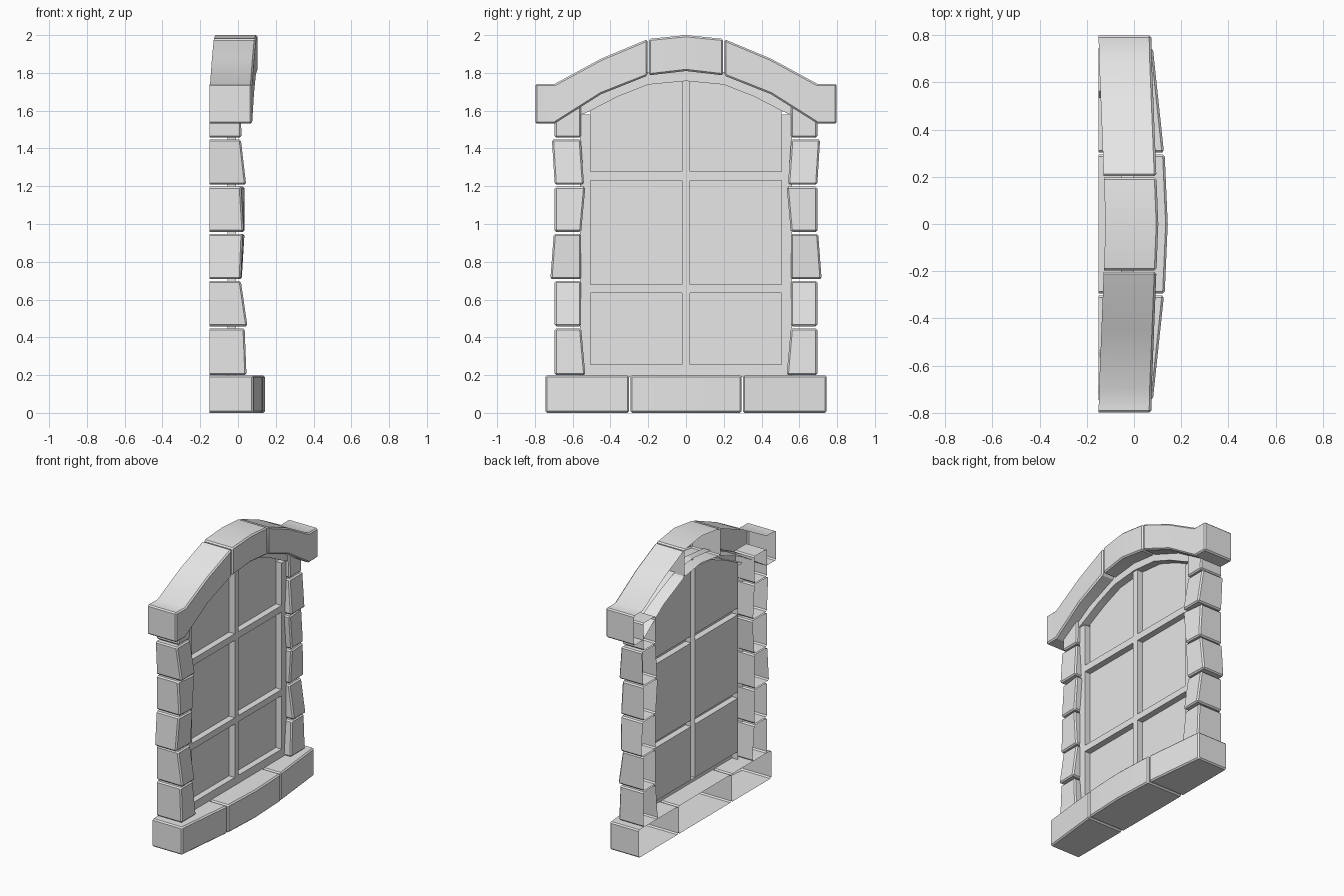
import bpy
import bmesh

cube = bpy.data.objects.get("Cube")
if cube:
    bpy.data.objects.remove(cube, do_unlink=True)

stone = bpy.data.materials.new("pale_grey_stone")
stone.use_nodes = True
stone.diffuse_color = (0.8, 0.8, 0.8, 1)
stone.node_tree.nodes["Principled BSDF"].inputs["Base Color"].default_value = (0.8, 0.8, 0.8, 1)

BACK = -0.15
GLASS = -0.055
parts = []


def shell(name, lower, upper, back=None, bevel=0.0):
    """Open-backed piece: a front strip between two rows of points, plus side walls.
    back(y) gives the depth of the rear rim; None leaves just the front sheet."""
    bm = bmesh.new()
    low = [bm.verts.new(p) for p in lower]
    up = [bm.verts.new(p) for p in upper]
    for i in range(len(low) - 1):
        bm.faces.new((low[i], low[i + 1], up[i + 1], up[i]))
    if back:
        rim = low + up[::-1]
        rear = [bm.verts.new((back(v.co.y), v.co.y, v.co.z)) for v in rim]
        for i in range(len(rim)):
            j = (i + 1) % len(rim)
            bm.faces.new((rim[j], rim[i], rear[i], rear[j]))
    if bevel:
        bm.normal_update()
        sharp = [e for e in bm.edges if len(e.link_faces) == 2 and e.calc_face_angle() > 0.6]
        bmesh.ops.bevel(bm, geom=sharp, offset=bevel, segments=1, affect='EDGES')
    mesh = bpy.data.meshes.new(name)
    bm.to_mesh(mesh)
    bm.free()
    mesh.materials.append(stone)
    ob = bpy.data.objects.new(name, mesh)
    bpy.context.collection.objects.link(ob)
    parts.append(ob)


def flip(row):
    return [(x, -y, z) for x, y, z in reversed(row)]


def pair(name, lower, upper, back=None, bevel=0.0):
    shell("left_" + name, flip(lower), flip(upper), back, bevel)
    shell("right_" + name, lower, upper, back, bevel)


def bar(name, y0, y1, z0, z1, x):
    shell(name, [(x, y0, z0), (x, y1, z0)], [(x, y0, z1), (x, y1, z1)], lambda y: GLASS)


def flat_back(y):
    return BACK


def bowed(y):
    return 0.03 * (1 - min(abs(y) / 0.75, 1))


# Sill of three blocks with a bowed front
def sill_row(pts, z):
    return [(x, y, z) for x, y in pts]


end = [(0.127, 0.302), (0.08, 0.745)]
mid = [(0.13, -0.295), (0.143, 0), (0.13, 0.295)]
pair("sill_end", sill_row(end, 0), sill_row(end, 0.198), flat_back, 0.009)
shell("sill_middle", sill_row(mid, 0), sill_row(mid, 0.198), flat_back, 0.009)

# Uneven side stones: z range, then (inner y, outer y, inner x, outer x) at bottom and top
stones = [
    (0.2, 0.448, (0.533, 0.695, 0.045, 0.045), (0.555, 0.695, 0.035, 0.035)),
    (0.458, 0.698, (0.555, 0.695, 0.05, 0.05), (0.555, 0.695, 0.015, 0.015)),
    (0.708, 0.948, (0.555, 0.718, 0.02, 0.015), (0.555, 0.70, 0.035, 0.025)),
    (0.958, 1.198, (0.555, 0.695, 0.035, 0.03), (0.533, 0.695, 0.035, 0.015)),
    (1.208, 1.448, (0.54, 0.695, 0.043, 0.043), (0.557, 0.71, 0.015, 0.015)),
    (1.458, 1.65, (0.555, 0.695, 0.018, 0.018), (0.555, 0.695, 0.015, 0.015)),
]
for z0, z1, bot, top in stones:
    rows = [[(r[2], r[0], z), (r[3], r[1], z)] for r, z in ((bot, z0), (top, z1))]
    pair("side_stone", rows[0], rows[1], flat_back, 0.009)


# Arched lintel: two haunches and a keystone
def lintel_row(pts):
    return [(0.073 + bowed(y), y, z) for y, z in pts]


def lintel_back(y):
    return BACK + bowed(y)


pair("lintel_haunch",
     lintel_row([(0.204, 1.785), (0.45, 1.687), (0.695, 1.532), (0.798, 1.532)]),
     lintel_row([(0.204, 1.978), (0.45, 1.875), (0.695, 1.742), (0.798, 1.742)]),
     lintel_back, 0.009)
shell("keystone",
      lintel_row([(-0.197, 1.787), (0, 1.81), (0.197, 1.787)]),
      lintel_row([(-0.197, 1.98), (0, 2.0), (0.197, 1.98)]),
      lintel_back, 0.009)

# Window frame and glazing bars
HALF = 0.022
EDGE = 0.505
FRONT = -0.01
for side in (-1, 1):
    ys = sorted((side * EDGE, side * 0.56))
    bar("frame_side", ys[0], ys[1], 0.19, 1.58, FRONT)
bar("frame_bottom", -EDGE, EDGE, 0.19, 0.255, FRONT)
bar("upright_bar", -HALF, HALF, 0.255, 1.757, FRONT)
bars = [(0.635, 0.68), (1.23, 1.278)]
for z0, z1 in bars:
    for y0, y1 in ((-EDGE, -HALF), (HALF, EDGE)):
        bar("cross_bar", y0, y1, z0, z1, FRONT)

# Arched head of the frame
arc = [(HALF, 1.757), (0.2, 1.738), (0.36, 1.675), (EDGE, 1.6)]
under = [(0, 1.757)] + arc[1:] + [(0.56, 1.575)]
over = [(0, 1.825), (0.2, 1.805), (0.36, 1.74), (EDGE, 1.67), (0.56, 1.635)]
pair("frame_arch", [(0, y, z) for y, z in under], [(0, y, z) for y, z in over],
     lambda y: GLASS)

# Glass panes between the bars
for z0, z1 in ((0.255, 0.635), (0.68, 1.23)):
    pair("pane", [(GLASS, HALF, z0), (GLASS, EDGE, z0)],
         [(GLASS, HALF, z1), (GLASS, EDGE, z1)])
pair("top_pane", [(GLASS, y, 1.278) for y, z in arc], [(GLASS, y, z) for y, z in arc])

# Smooth the gentle curves, keep bevels crisp
bpy.ops.object.select_all(action='DESELECT')
for ob in parts:
    ob.select_set(True)
bpy.context.view_layer.objects.active = parts[0]
bpy.ops.object.shade_smooth_by_angle(angle=0.52)
